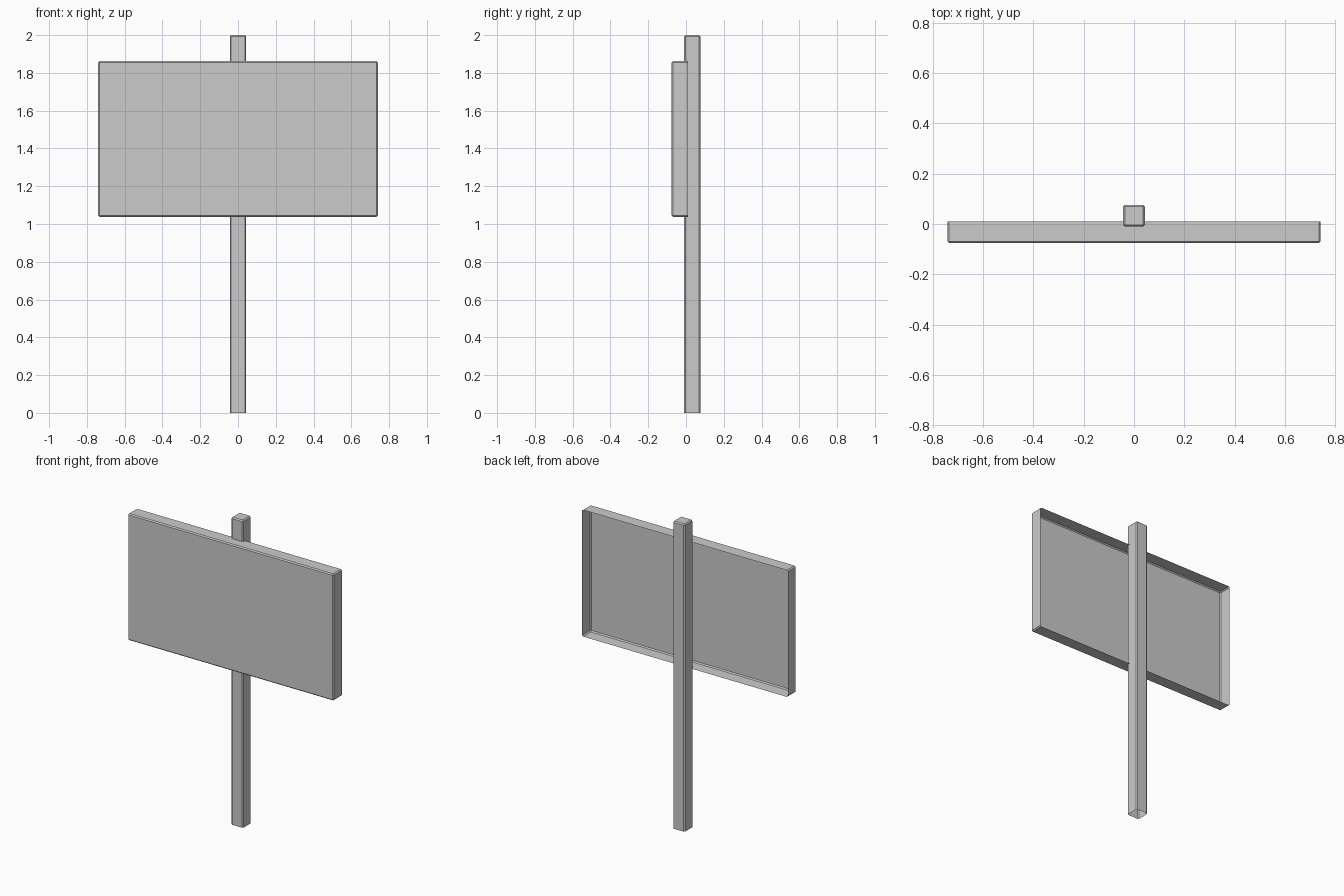
import bpy, bmesh

if "Cube" in bpy.data.objects:
    bpy.data.objects.remove(bpy.data.objects["Cube"])


def open_box(name, lo, hi, open_axis, open_sign, bevel):
    """Chamfered box shell with one open side."""
    bm = bmesh.new()
    bmesh.ops.create_cube(bm, size=1)
    for v in bm.verts:
        for i in range(3):
            v.co[i] = lo[i] if v.co[i] < 0 else hi[i]
    bm.normal_update()
    hidden = [f for f in bm.faces if f.normal[open_axis] * open_sign > 0.9]
    bmesh.ops.delete(bm, geom=hidden, context='FACES')
    edges = [e for e in bm.edges if len(e.link_faces) == 2]
    bmesh.ops.bevel(bm, geom=edges, offset=bevel, segments=1,
                    affect='EDGES', profile=0.5)
    mesh = bpy.data.meshes.new(name)
    bm.to_mesh(mesh)
    bm.free()
    obj = bpy.data.objects.new(name, mesh)
    bpy.context.collection.objects.link(obj)
    return obj


# Square post, open at the ground
open_box("post", (-0.043, -0.01, 0), (0.043, 0.076, 2), 2, -1, 0.007)

# Sign board tray, open at the back
open_box("sign_board", (-0.741, -0.076, 1.038), (0.741, 0.01, 1.862), 1, 1, 0.007)
